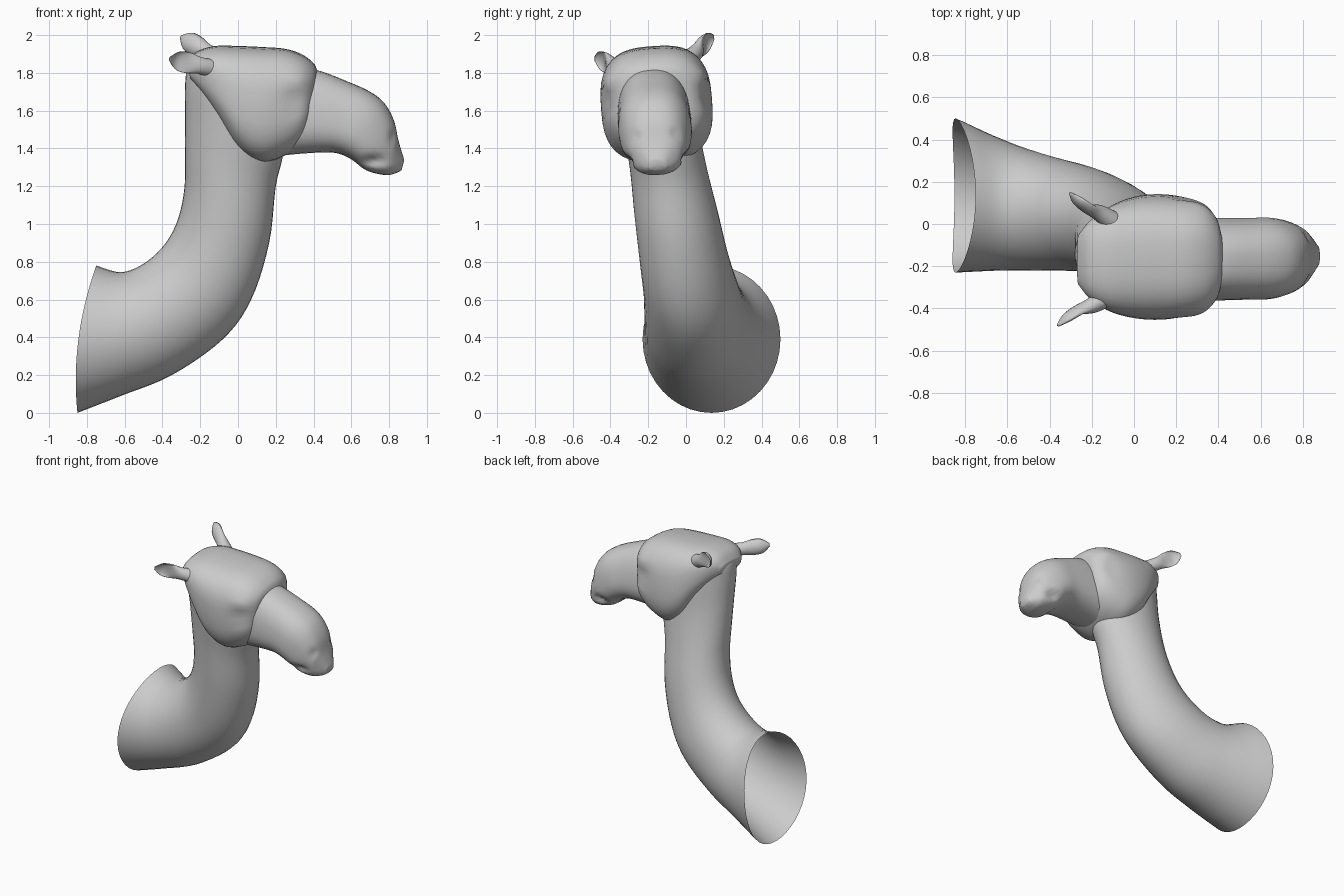
import bpy, bmesh, math
from mathutils import Vector, Matrix

if "Cube" in bpy.data.objects:
    bpy.data.objects.remove(bpy.data.objects["Cube"])


def spline(rows, steps):
    """Catmull-Rom interpolation through rows of numbers."""
    out, n = [], len(rows)
    for i in range(n - 1):
        p = [rows[max(i - 1, 0)], rows[i], rows[i + 1], rows[min(i + 2, n - 1)]]
        for s in range(steps):
            t = s / steps
            out.append([0.5 * (2 * b + (c - a) * t + (2 * a - 5 * b + 4 * c - d) * t * t
                               + (3 * b - a - 3 * c + d) * t ** 3) for a, b, c, d in zip(*p)])
    return out + [list(rows[-1])]


def skin(name, rings, cap_start=False, cap_end=False):
    """Bridge rings of points into one smooth mesh."""
    bm = bmesh.new()
    vr = [[bm.verts.new(p) for p in r] for r in rings]
    n = len(vr[0])
    for a, b in zip(vr, vr[1:]):
        for i in range(n):
            bm.faces.new((a[i], a[(i + 1) % n], b[(i + 1) % n], b[i]))
    for use, ring in ((cap_start, vr[0]), (cap_end, vr[-1])):
        if use:
            mid = bm.verts.new(sum((v.co for v in ring), Vector()) / n)
            for i in range(n):
                bm.faces.new((ring[i], ring[(i + 1) % n], mid))
    bmesh.ops.recalc_face_normals(bm, faces=bm.faces[:])
    me = bpy.data.meshes.new(name)
    bm.to_mesh(me)
    bm.free()
    me.polygons.foreach_set("use_smooth", [True] * len(me.polygons))
    ob = bpy.data.objects.new(name, me)
    bpy.context.collection.objects.link(ob)
    return ob


def sections(rows, steps, n=40, power=2.0, taper=0.0):
    """Rows: upper x, z, lower x, z, centre y, half width."""
    e, rings = 2 / power, []
    for ux, uz, lx, lz, cy, hw in spline(rows, steps):
        ring = []
        for i in range(n):
            a = 2 * math.pi * i / n
            c = math.copysign(abs(math.cos(a)) ** e, math.cos(a))
            s = math.copysign(abs(math.sin(a)) ** e, math.sin(a))
            ring.append(Vector(((ux + lx) / 2 + (ux - lx) / 2 * c,
                                cy + hw * s * (1 - taper * c),
                                (uz + lz) / 2 + (uz - lz) / 2 * c)))
        rings.append(ring)
    return rings


def press(rings, cy, x, z, rx, rz, depth):
    """Push both sides inward (or outward if negative) around a spot."""
    for p in (p for r in rings for p in r):
        k = math.exp(-((p.x - x) / rx) ** 2 - ((p.z - z) / rz) ** 2)
        side = max(-1, min(1, (p.y - cy) / 0.1))
        p.y -= side * depth * k


def roll(rings):
    """Slight sideways tilt of the head."""
    piv = Vector((0, -0.16, 1.62))
    m = Matrix.Translation(piv) @ Matrix.Rotation(math.radians(4), 4, 'X') @ Matrix.Translation(-piv)
    return [[m @ p for p in r] for r in rings]


# Neck: open tube with a flared, wavy rim
neck = sections([
    (-0.75, 0.78, -0.85, 0.00, 0.135, 0.365),
    (-0.62, 0.745, -0.62, 0.09, 0.09, 0.31),
    (-0.50, 0.79, -0.35, 0.20, 0.055, 0.275),
    (-0.39, 0.89, -0.08, 0.39, 0.025, 0.25),
    (-0.32, 1.02, 0.07, 0.60, -0.01, 0.235),
    (-0.285, 1.18, 0.165, 0.90, -0.05, 0.222),
    (-0.28, 1.35, 0.20, 1.20, -0.09, 0.205),
    (-0.28, 1.55, 0.24, 1.40, -0.125, 0.20),
    (-0.28, 1.74, 0.20, 1.65, -0.15, 0.20),
    (-0.26, 1.85, 0.08, 1.78, -0.155, 0.18),
    (-0.19, 1.91, 0.00, 1.85, -0.155, 0.13)], 5)
for j, ring in enumerate(neck[:5]):
    for i, p in enumerate(ring):
        p.x -= 0.045 * (1 - j / 5) * math.sin(2 * math.pi * i / len(ring)) ** 2
skin("neck", neck, cap_end=True)

# Head: boxy skull with hanging cheeks, eye hollows and brow ridges
HY = -0.155
head = sections([
    (-0.27, 1.85, -0.25, 1.77, HY, 0.12),
    (-0.22, 1.91, -0.18, 1.68, HY, 0.19),
    (-0.12, 1.94, -0.10, 1.56, HY, 0.25),
    (0.00, 1.94, 0.00, 1.40, HY, 0.285),
    (0.12, 1.935, 0.12, 1.33, HY, 0.295),
    (0.25, 1.925, 0.24, 1.36, HY, 0.28),
    (0.34, 1.895, 0.33, 1.42, HY, 0.25),
    (0.40, 1.85, 0.37, 1.47, HY, 0.195),
    (0.42, 1.81, 0.38, 1.52, HY, 0.13)], 5, power=2.8)
press(head, HY, 0.30, 1.68, 0.07, 0.05, 0.025)
press(head, HY, 0.31, 1.77, 0.08, 0.04, -0.012)
skin("head", roll(head), True, True)

# Muzzle: drooping snout with mouth creases and nostrils
MY = -0.172
muzzle = sections([
    (0.26, 1.84, 0.20, 1.36, MY, 0.19),
    (0.42, 1.815, 0.35, 1.375, MY, 0.192),
    (0.58, 1.755, 0.50, 1.38, MY, 0.19),
    (0.70, 1.70, 0.59, 1.35, MY, 0.19),
    (0.775, 1.64, 0.68, 1.285, MY, 0.172),
    (0.825, 1.55, 0.78, 1.26, MY, 0.135),
    (0.85, 1.44, 0.835, 1.27, MY, 0.09),
    (0.88, 1.34, 0.865, 1.285, MY, 0.045)], 6, power=2.5, taper=0.12)
press(muzzle, MY, 0.72, 1.345, 0.06, 0.025, 0.035)
press(muzzle, MY, 0.82, 1.47, 0.02, 0.03, 0.02)
skin("muzzle", roll(muzzle), True, True)


# Ears: leaf shapes with a cupped inner side
def ear(name, base, tip, facing):
    base, tip = Vector(base), Vector(tip)
    axis = (tip - base).normalized()
    wide = axis.cross(Vector(facing)).normalized()
    face = wide.cross(axis)
    rings = []
    # position along ear, half width, back thickness, front thickness
    for t, w, back, front in spline([(0, 0.05, 0.05, 0.05), (0.35, 0.045, 0.04, 0.035),
                                     (0.6, 0.056, 0.042, 0.0), (0.82, 0.05, 0.035, -0.02),
                                     (1, 0.012, 0.01, -0.002)], 4):
        c = base.lerp(tip, t)
        ring = []
        for i in range(20):
            a = 2 * math.pi * i / 20
            s = math.sin(a)
            ring.append(c + wide * w * math.cos(a) + face * s * (front if s > 0 else back))
        rings.append(ring)
    skin(name, rings, True, True)


ear("ear_left", (-0.10, 0.01, 1.87), (-0.30, 0.15, 1.99), (0.5, 1, -0.2))
ear("ear_right", (-0.12, -0.34, 1.82), (-0.36, -0.485, 1.875), (0.5, -1, -0.2))
